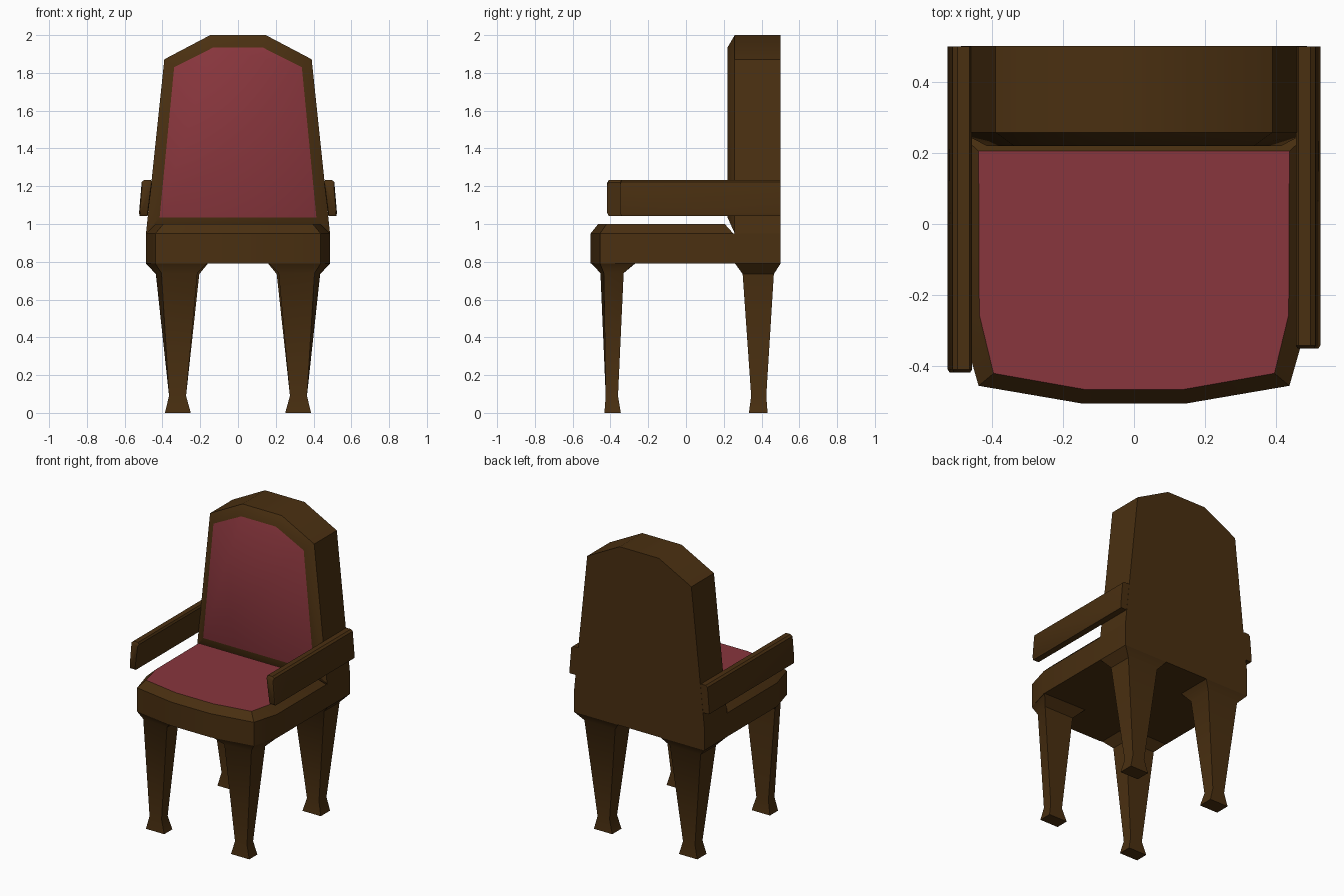
import bpy, bmesh, math
from mathutils import Vector

if "Cube" in bpy.data.objects:
    bpy.data.objects.remove(bpy.data.objects["Cube"])


def material(name, rgb):
    m = bpy.data.materials.new(name)
    m.diffuse_color = (*rgb, 1)
    m.use_nodes = True
    m.node_tree.nodes["Principled BSDF"].inputs["Base Color"].default_value = m.diffuse_color
    return m


WOOD = material("dark wood", (0.068, 0.029, 0.0055))
FABRIC = material("red fabric", (0.25, 0.037, 0.047))


def mirrored(half):
    """Close a right-hand half outline with its mirror image."""
    return half + [(-a, b) for a, b in reversed(half)]


def loft(name, rings, fabric_end=False, drop_z=None):
    """Skin equal-sized rings of 3D points, cap both ends, optionally drop hidden faces at one height."""
    bm = bmesh.new()
    vs = [[bm.verts.new(p) for p in r] for r in rings]
    n = len(rings[0])
    for a, b in zip(vs, vs[1:]):
        for i in range(n):
            j = (i + 1) % n
            bm.faces.new((a[i], a[j], b[j], b[i]))
    bm.faces.new(vs[0])
    end = bm.faces.new(vs[-1])
    if fabric_end:
        end.material_index = 1
    bmesh.ops.remove_doubles(bm, verts=bm.verts[:], dist=0.0005)
    bmesh.ops.recalc_face_normals(bm, faces=bm.faces[:])
    if drop_z is not None:
        hidden = [f for f in bm.faces if all(abs(v.co.z - drop_z) < 1e-4 for v in f.verts)]
        bmesh.ops.delete(bm, geom=hidden, context='FACES')
    me = bpy.data.meshes.new(name)
    bm.to_mesh(me)
    bm.free()
    me.materials.append(WOOD)
    me.materials.append(FABRIC)
    for p in me.polygons:
        p.use_smooth = True
    me.set_sharp_from_angle(angle=math.radians(35))
    ob = bpy.data.objects.new(name, me)
    bpy.context.collection.objects.link(ob)
    return ob


def flat(outline, z):
    return [(x, y, z) for x, y in outline]


def upright(outline, y):
    return [(x, y, z) for x, z in outline]


# Seat: bowed front, bevelled rim, fabric top
front = [(0.487, -0.28), (0.437, -0.455), (0.145, -0.505)]
base = mirrored([(0.487, 0.5)] + front)
rim = mirrored([(0.487, 0.25)] + front)
pad = mirrored([(0.437, 0.205), (0.435, -0.255), (0.395, -0.42), (0.14, -0.465)])
loft("seat", [flat(base, 0.79), flat(base, 0.95), flat(rim, 0.95), flat(pad, 1.0)],
     True, 0.95)

# Backrest: tapered with a crowned top, bevelled front, fabric panel
outer = mirrored([(0.487, 0.95), (0.39, 1.872), (0.147, 2.0)])
panel = mirrored([(0.415, 1.035), (0.338, 1.83), (0.13, 1.935)])
loft("backrest", [upright(outer, 0.5), upright(outer, 0.258), upright(panel, 0.22)],
     True, 0.95)

# Legs: flared top, taper, small flared foot
def rect(x0, x1, y0, y1):
    return [(x1, y1), (x1, y0), (x0, y0), (x0, y1)]


front_leg = [
    ([(0.485, -0.275), (0.437, -0.455), (0.165, -0.5), (0.165, -0.27)], 0.79),
    ([(0.435, -0.33), (0.405, -0.435), (0.215, -0.453), (0.215, -0.33)], 0.74),
    (rect(0.275, 0.365, -0.425, -0.36), 0.09),
    (rect(0.25, 0.387, -0.432, -0.345), 0)]
back_leg = [
    (rect(0.16, 0.487, 0.26, 0.5), 0.79),
    (rect(0.205, 0.435, 0.3, 0.465), 0.735),
    (rect(0.275, 0.365, 0.345, 0.425), 0.09),
    (rect(0.25, 0.387, 0.333, 0.432), 0)]

# Arms: leaning boards with small chamfers, the left one slightly longer
arm = [(0.478, 1.043), (0.521, 1.043), (0.524, 1.058), (0.51, 1.222), (0.497, 1.233),
       (0.462, 1.233), (0.455, 1.22)]
centre = Vector((0.489, 1.138))
tip = [tuple(centre + (Vector(p) - centre) * 0.85) for p in arm]

for side, s, reach in (("left", -1, -0.417), ("right", 1, -0.35)):
    for name, rings in (("front_leg", front_leg), ("back_leg", back_leg)):
        loft(f"{name}_{side}", [flat([(s * x, y) for x, y in o], z) for o, z in rings],
             drop_z=0.79)
    flip = lambda o: [(s * x, z) for x, z in o]
    loft(f"armrest_{side}", [upright(flip(arm), 0.499), upright(flip(arm), reach + 0.008),
                             upright(flip(tip), reach)])
